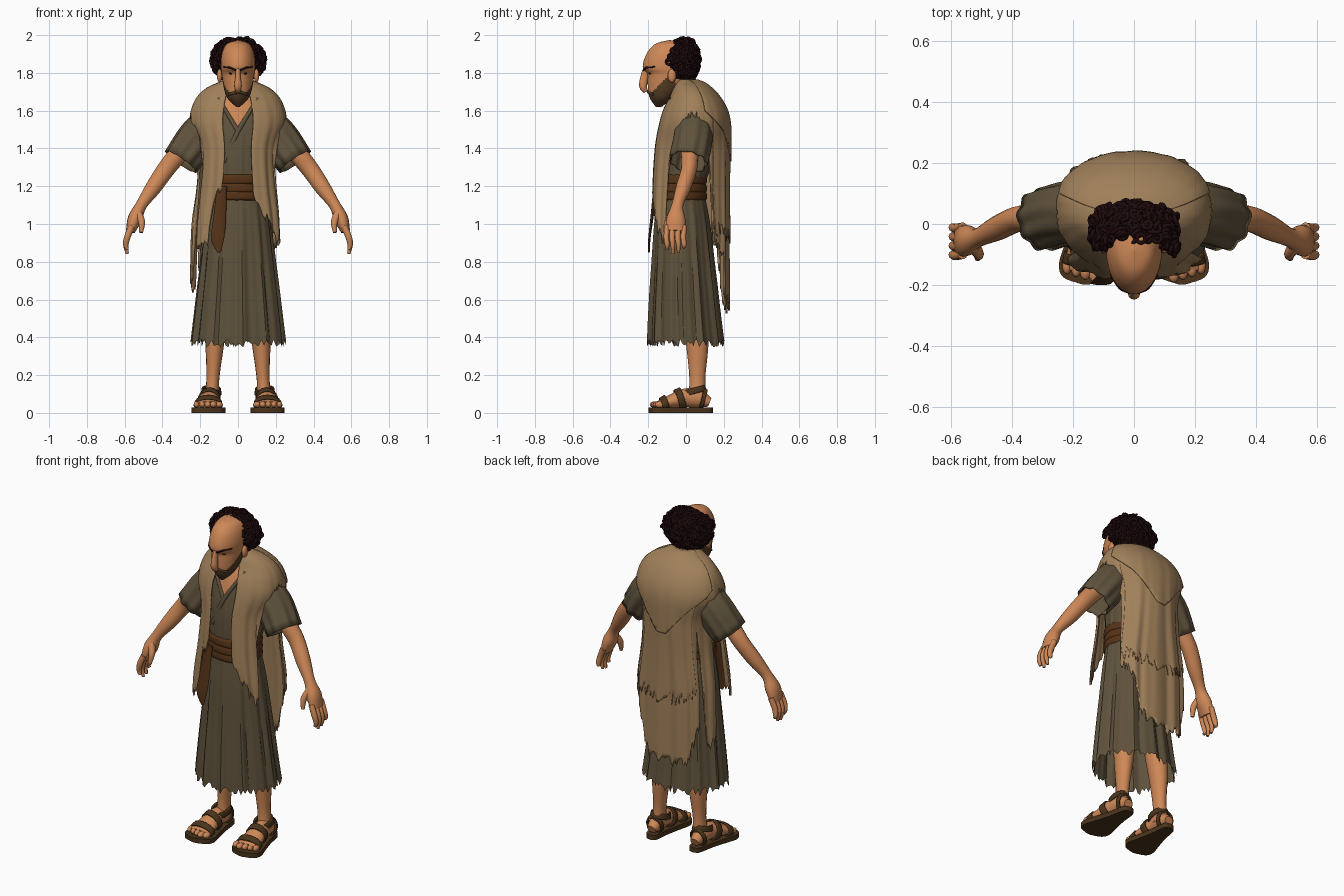
import bpy, bmesh, math, random
from mathutils import Vector

random.seed(4)
if "Cube" in bpy.data.objects:
    bpy.data.objects.remove(bpy.data.objects["Cube"])


def material(name, *rgb):
    col = [((c / 255 + 0.055) / 1.055) ** 2.4 for c in rgb] + [1]
    m = bpy.data.materials.new(name)
    m.use_nodes = True
    m.diffuse_color = col
    node = m.node_tree.nodes["Principled BSDF"]
    node.inputs["Base Color"].default_value = col
    node.inputs["Roughness"].default_value = 0.9
    return m


SKIN = material("skin", 206, 136, 87)
HAIR = material("dark_hair", 32, 11, 13)
BEARD = material("beard_brown", 84, 60, 36)
ROBE = material("olive_robe", 95, 82, 60)
MANTLE = material("tan_mantle", 160, 128, 90)
BELT = material("belt_brown", 84, 50, 23)
LEATHER = material("sandal_leather", 74, 52, 28)


def finish(bm, name, mats, rule=None, thick=0, angle=45):
    bmesh.ops.remove_doubles(bm, verts=bm.verts, dist=0.0004)
    bmesh.ops.recalc_face_normals(bm, faces=bm.faces)
    me = bpy.data.meshes.new(name)
    for f in bm.faces:
        f.smooth = True
        if rule:
            f.material_index = int(rule(f.calc_center_median()))
    bm.to_mesh(me)
    bm.free()
    me.set_sharp_from_angle(angle=math.radians(angle))
    for m in mats:
        me.materials.append(m)
    ob = bpy.data.objects.new(name, me)
    bpy.context.collection.objects.link(ob)
    if thick:
        mod = ob.modifiers.new("thickness", "SOLIDIFY")
        mod.thickness, mod.offset = thick, 0


def smooth(keys, steps):
    """Catmull-Rom samples through tuples."""
    k = [Vector(p) for p in keys]
    k = [2 * k[0] - k[1]] + k + [2 * k[-1] - k[-2]]
    out = []
    for a, b, c, d in zip(k, k[1:], k[2:], k[3:]):
        for i in range(steps):
            t = i / steps
            out.append(b + (c - a) * t / 2 + (2 * a - 5 * b + 4 * c - d) * t * t / 2
                       + (3 * b - a - 3 * c + d) * t ** 3 / 2)
    return out + [k[-2]]


def lookup(table, x):
    """Linear interpolation in rows sorted by their first value."""
    for p, q in zip(table, table[1:]):
        if min(p[0], q[0]) <= x <= max(p[0], q[0]) and p[0] != q[0]:
            return Vector(p).lerp(Vector(q), (x - p[0]) / (q[0] - p[0]))
    return Vector(table[0] if abs(x - table[0][0]) < abs(x - table[-1][0]) else table[-1])


def grid(bm, rows, closed=False):
    for r, s in zip(rows, rows[1:]):
        for i in range(len(r) if closed else len(r) - 1):
            j = (i + 1) % len(r)
            bm.faces.new((r[i], r[j], s[j], s[i]))


def shell(name, prof, mats, n=64, steps=6, span=(-180, 180), hem=None, fray=0,
          fold=0, waves=(17, 29), puff=0, square=0, **kw):
    """Horizontal ellipses (z, half width, front y, back y); angle 0 is the back, +x positive."""
    bm = bmesh.new()
    dense = smooth(prof, steps)
    bottom = dense[-1][0]
    cols = []
    for i in range(n + 1):
        deg = span[0] + (span[1] - span[0]) * i / n
        low = lookup(hem, deg)[1] if hem else bottom
        cols.append((math.radians(deg), low + random.uniform(-fray, fray)))
    if span == (-180, 180):
        cols[-1] = (cols[-1][0], cols[0][1])
    rows = []
    for r, d in enumerate(dense):
        row = []
        for a, low in cols:
            z = low if fray and not hem and r == len(dense) - 1 else max(d[0], low)
            _, rx, yf, yb = lookup(dense, z)
            t = min(1, (dense[0][0] - z) / (dense[0][0] - bottom) * 1.5)
            g = puff + fold * t * (math.sin(waves[0] * a) + 0.6 * math.sin(waves[1] * a + 1))
            u, v = [math.copysign(abs(c) ** (1 - square * t), c) for c in (math.sin(a), math.cos(a))]
            row.append(bm.verts.new(((rx + g) * u, (yf + yb) / 2 + ((yb - yf) / 2 + g) * v, z)))
        rows.append(row)
    grid(bm, rows)
    bmesh.ops.dissolve_degenerate(bm, dist=0.0004, edges=bm.edges)
    finish(bm, name, mats, **kw)


def tube(name, keys, mat, n=16, steps=4, side=1, ref=(0, 1, 0), cap=True, pleat=0, thick=0):
    """Ellipses (x, y, z, radius across, radius along ref) swept along a path."""
    bm = bmesh.new()
    st = smooth(keys, steps)
    rows = []
    for i, s in enumerate(st):
        t = (Vector(st[min(i + 1, len(st) - 1)][:3]) - Vector(st[max(i - 1, 0)][:3])).normalized()
        u = (Vector(ref) - t * t.dot(Vector(ref))).normalized()
        w = t.cross(u)
        row = []
        for k in range(n):
            a = math.tau * k / n
            g = 1 + pleat * math.sin(9 * a) * i / len(st)
            p = Vector(s[:3]) + (w * math.cos(a) * s[3] + u * math.sin(a) * s[4]) * g
            row.append(bm.verts.new((p.x * side, p.y, p.z)))
        rows.append(row)
    grid(bm, rows, True)
    if cap:
        bm.faces.new(rows[0])
        bm.faces.new(rows[-1])
    finish(bm, name, [mat], thick=thick)


def ball(name, loc, scale, mat):
    bm = bmesh.new()
    bmesh.ops.create_uvsphere(bm, u_segments=14, v_segments=10, radius=1)
    bmesh.ops.scale(bm, vec=scale, verts=bm.verts)
    bmesh.ops.translate(bm, vec=loc, verts=bm.verts)
    finish(bm, name, [mat])


# Robe: torso with an open V neck, then the pleated skirt
shell("robe_torso", [(1.70, .06, -.075, .04), (1.66, .12, -.088, .1), (1.6, .185, -.11, .16),
                     (1.5, .195, -.135, .18), (1.38, .175, -.15, .16), (1.22, .145, -.15, .1)],
      [ROBE, SKIN], n=120, steps=10, fold=.002,
      rule=lambda c: c.y < 0 and abs(c.x) < .62 * (c.z - 1.495))
shell("robe_skirt", [(1.25, .145, -.145, .095), (1.15, .15, -.15, .1), (1.0, .173, -.165, .125),
                     (.75, .202, -.178, .152), (.5, .232, -.192, .18), (.37, .248, -.197, .197)],
      [ROBE], n=120, fold=.007, waves=(13, 23), fray=.022, angle=30)
COLLAR = [(.102, -.072, 1.665, .008, .012), (.062, -.108, 1.595, .01, .01),
          (.002, -.137, 1.495, .012, .007)]
tube("left_lapel", COLLAR + [(-.075, -.138, 1.33, .012, .006)], ROBE)
tube("right_lapel", COLLAR, ROBE, side=-1)

# Belt wraps and hanging sash
for i, z in enumerate((1.15, 1.19, 1.235)):
    shell("belt_wrap_%d" % (i + 1), [(z + .03, .142, -.142, .09), (z + .02, .155, -.161, .106),
                                     (z - .015, .158, -.164, .11), (z - .028, .145, -.145, .09)],
          [BELT], n=48, fold=.0015, waves=(3, 5))
tube("sash_end", [(-.085, -.16, 1.2, .026, .012), (-.098, -.182, 1.02, .034, .008),
                  (-.108, -.194, .92, .034, .006), (-.1, -.196, .85, .01, .004)], BELT)

# Mantle draped over the shoulders, with tattered panels and a hood lying on the back
DRAPE = [(1.762, .062, -.065, .05), (1.745, .1, -.06, .09), (1.718, .16, -.068, .125),
         (1.675, .21, -.085, .165), (1.61, .242, -.12, .203), (1.53, .25, -.145, .222),
         (1.4, .208, -.168, .224), (1.2, .213, -.18, .22), (1.0, .238, -.183, .22),
         (.75, .245, -.188, .222), (.5, .25, -.195, .222)]
HEM = [(-163, 1.22), (-151, 1.12), (-144, .88), (-126, .86), (-122, .95), (-119, 1.48), (-100, 1.57),
       (-88, 1.56), (-86, 1.34), (-84, .7), (-66, .65), (-61, .9), (-58, 1.3), (-54, 1.36), (-51, .8),
       (-30, .58), (0, .55), (24, .62), (34, .85), (50, .9), (60, .92), (64, 1.3), (72, 1.5),
       (85, 1.57), (100, 1.57), (119, 1.48), (122, .92), (132, .92), (145, 1.02), (163, 1.14)]
shell("mantle", DRAPE, [MANTLE], n=160, steps=5, span=(-163, 163), hem=HEM, fray=.035,
      fold=.005, waves=(13, 23), square=.3, thick=.01, angle=35)
shell("mantle_hood", DRAPE, [MANTLE], n=60, span=(-72, 72), puff=.012, fold=.003, thick=.008,
      square=.3, hem=[(-72, 1.6), (-40, 1.5), (-5, 1.33), (5, 1.33), (40, 1.5), (72, 1.6)])
shell("mantle_upper_layer", DRAPE, [MANTLE], n=60, span=(-46, 58), puff=.007, fold=.005,
      square=.3, waves=(13, 23), hem=[(-46, .98), (0, .93), (58, .98)], fray=.04, thick=.006)

# Head, neck and face
tube("neck", [(0, .0, 1.6, .078, .08), (0, -.04, 1.72, .058, .06), (0, -.06, 1.82, .06, .06)], SKIN)
shell("head", [(1.974, .0001, -.0881, -.088), (1.957, .055, -.155, .02), (1.92, .08, -.197, .045),
               (1.87, .09, -.222, .05), (1.825, .09, -.228, .045), (1.795, .086, -.205, .035),
               (1.75, .08, -.203, .01), (1.7, .07, -.2, -.03), (1.66, .052, -.188, -.075),
               (1.62, .01, -.16, -.13)],
      [SKIN, BEARD], n=72, steps=8,
      rule=lambda c: c.y < -.055 and c.z < 1.70 + max(0, c.y + .18) * .95)
tube("nose", [(0, -.205, 1.835, .014, .016), (0, -.218, 1.79, .013, .02),
              (0, -.227, 1.73, .02, .021), (0, -.212, 1.7, .012, .012)], SKIN)
tube("moustache", [(-.05, -.172, 1.685, .006, .006), (0, -.2, 1.7, .008, .01),
                   (.05, -.172, 1.685, .006, .006)], BEARD, ref=(0, 0, 1))
for s, word in ((1, "left"), (-1, "right")):
    tube(word + "_brow", [(.012, -.224, 1.814, .006, .005), (.045, -.208, 1.828, .007, .006),
                          (.076, -.165, 1.832, .004, .004)], HAIR, side=s, ref=(0, 0, 1))
    ball(word + "_eye", (.036 * s, -.19, 1.797), (.013, .008, .005), HAIR)
    ball(word + "_ear", (.098 * s, -.075, 1.785), (.014, .022, .036), SKIN)

# Curly hair around a bald crown
CENTRE, SIZE = Vector((0, -.012, 1.868)), Vector((.128, .074, .107))
ball("hair_mass", CENTRE, SIZE, HAIR)
curls = bpy.data.curves.new("hair_curls", "CURVE")
curls.dimensions = "3D"
curls.bevel_depth, curls.bevel_resolution = .007, 1
count = 0
while count < 340:
    d = Vector([random.gauss(0, 1) for _ in range(3)]).normalized()
    p = CENTRE + Vector([a * b for a, b in zip(d, SIZE)]) * random.uniform(1, 1.13)
    p.y -= max(0, abs(p.x) - .09) * random.uniform(-.6, 1.6)
    if (p.y < -.05 and (abs(p.x) < .08 or p.z < 1.81)) or p.z < 1.765 and p.y < -.03 or p.z > 1.98:
        continue
    count += 1
    u = d.orthogonal().normalized()
    w = (d.cross(u) + d * random.uniform(-1, 1)).normalized()
    sp = curls.splines.new("POLY")
    sp.points.add(7)
    sp.use_cyclic_u = True
    for k, pt in enumerate(sp.points):
        a = math.tau * k / 8
        pt.co = (*(p + (u * math.cos(a) + w * math.sin(a)) * .015), 1)
curls.materials.append(HAIR)
bpy.context.collection.objects.link(bpy.data.objects.new("hair_curls", curls))

# Limbs, hands and sandals
for s, word in ((1, "left"), (-1, "right")):
    tube(word + "_sleeve", [(.12, .035, 1.555, .09, .09), (.21, .038, 1.46, .102, .098),
                            (.302, .012, 1.33, .094, .098)], ROBE, n=54, side=s,
         cap=False, pleat=.07, thick=.006)
    tube(word + "_arm", [(.2, .03, 1.5, .05, .05), (.325, .02, 1.36, .05, .046),
                         (.385, .015, 1.285, .047, .042), (.45, -.015, 1.19, .042, .04),
                         (.512, -.045, 1.1, .03, .031), (.545, -.053, 1.03, .038, .05),
                         (.57, -.057, .96, .024, .052)], SKIN, side=s)
    for i, tip in enumerate((.865, .842, .848, .875)):
        y = -.1 + .03 * i
        tube("%s_finger_%d" % (word, i + 1), [(.562, y, .99, .017, .015), (.586, y - .004, .93, .017, .015),
             (.594, y, .89, .014, .013), (.586, y, tip, .008, .008)], SKIN, n=10, side=s)
    tube(word + "_thumb", [(.53, -.07, 1.06, .022, .022), (.51, -.098, 1.01, .018, .018),
                           (.513, -.112, .955, .01, .01)], SKIN, n=10, side=s)
    tube(word + "_leg", [(.105, .02, .75, .07, .07), (.115, .05, .5, .06, .066),
                         (.124, .06, .35, .048, .058), (.133, .06, .18, .034, .042),
                         (.14, .06, .07, .04, .05)], SKIN, side=s)
    tube(word + "_foot", [(.145, .125, .055, .028, .024), (.145, .07, .075, .042, .048),
                          (.15, 0, .08, .047, .05), (.155, -.08, .06, .062, .036),
                          (.158, -.15, .042, .07, .02)], SKIN, side=s, ref=(0, 0, 1))
    for i in range(5):
        ball("%s_toe_%d" % (word, i + 1), (s * (.1 + .03 * i), -.165 + .009 * abs(i - 1), .044),
             (.019 - .001 * i, .027, .017), SKIN)
    bm = bmesh.new()
    rows = smooth([(.142, .14, .15), (.125, .112, .178), (.03, .1, .198), (-.06, .082, .225),
                   (-.13, .067, .246), (-.175, .085, .232), (-.198, .145, .17)], 4)
    outline = [(a, y) for y, a, b in rows] + [(b, y) for y, a, b in reversed(rows)]
    face = bm.faces.new([bm.verts.new((x * s, y, 0)) for x, y in outline])
    top = bmesh.ops.extrude_face_region(bm, geom=[face])["geom"]
    for v in top:
        if isinstance(v, bmesh.types.BMVert):
            v.co.z = .028
    finish(bm, word + "_sandal_sole", [LEATHER])
    straps = {"toe": [(.158, -.13, .042, .073, .034), (.156, -.098, .052, .068, .042)],
              "instep": [(.153, -.048, .066, .057, .053), (.149, -.015, .076, .053, .058)],
              "heel": [(.146, .08, .075, .048, .055), (.145, .1, .07, .045, .049)]}
    for part, keys in straps.items():
        tube("%s_%s_strap" % (word, part), keys, LEATHER, n=24, side=s, ref=(0, 0, 1),
             cap=False, thick=.01)
    tube(word + "_ankle_strap", [(.142, .045, .1, .05, .064), (.141, .037, .13, .046, .06)],
         LEATHER, n=24, side=s, cap=False, thick=.01)
